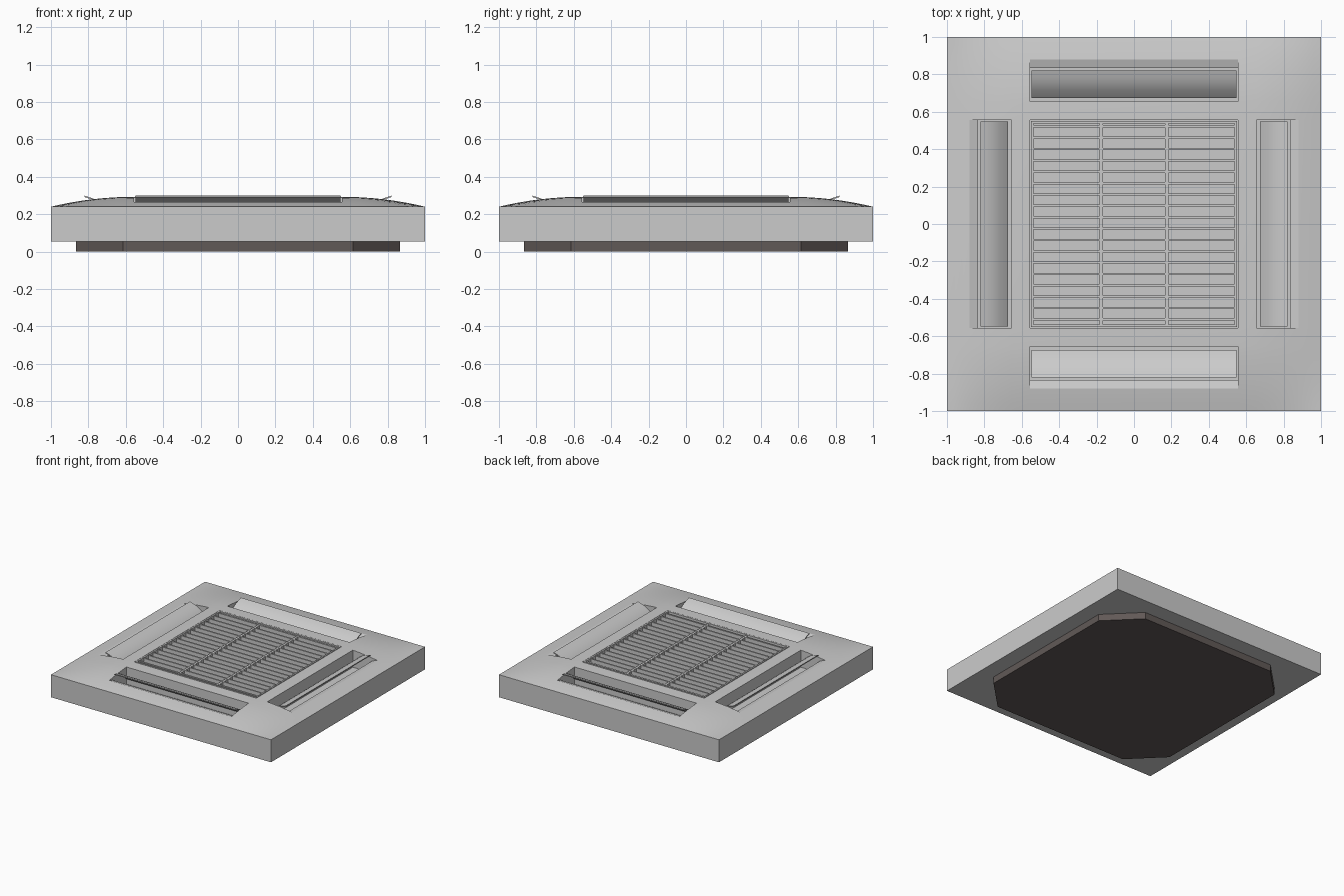
import bpy, bmesh, math

if "Cube" in bpy.data.objects:
    bpy.data.objects.remove(bpy.data.objects["Cube"])

IN, S0, S1, DIP = 0.555, 0.655, 0.833, 0.88   # grille edge, slot edges, end of dip
BOTTOM, EDGE, TOP = 0.055, 0.24, 0.293


def finish(name, bm, mat=None, smooth=False):
    bmesh.ops.remove_doubles(bm, verts=bm.verts, dist=1e-5)
    bmesh.ops.dissolve_degenerate(bm, dist=1e-5, edges=bm.edges)
    bmesh.ops.recalc_face_normals(bm, faces=bm.faces)
    me = bpy.data.meshes.new(name)
    bm.to_mesh(me)
    bm.free()
    ob = bpy.data.objects.new(name, me)
    bpy.context.collection.objects.link(ob)
    if mat:
        me.materials.append(mat)
    if smooth:
        bpy.ops.object.select_all(action='DESELECT')
        ob.select_set(True)
        bpy.context.view_layer.objects.active = ob
        bpy.ops.object.shade_smooth_by_angle(angle=math.radians(25))
    return ob


def prism(bm, pts, offset):
    """Extrude a closed 3D outline by an offset vector."""
    f = bm.faces.new([bm.verts.new(p) for p in pts])
    g = bmesh.ops.extrude_face_region(bm, geom=[f], use_keep_orig=True)
    vs = [v for v in g['geom'] if isinstance(v, bmesh.types.BMVert)]
    bmesh.ops.translate(bm, verts=vs, vec=offset)


def box(bm, x0, x1, y0, y1, z0, z1):
    prism(bm, [(x0, y0, z0), (x1, y0, z0), (x1, y1, z0), (x0, y1, z0)], (0, 0, z1 - z0))


# Dark octagonal housing underneath
dark = bpy.data.materials.new("dark_housing")
dark.diffuse_color = (0.12, 0.10, 0.095, 1)
dark.use_nodes = True
dark.node_tree.nodes["Principled BSDF"].inputs["Base Color"].default_value = dark.diffuse_color
bm = bmesh.new()
a, b = 0.865, 0.615
prism(bm, [(a, -b, 0), (a, b, 0), (b, a, 0), (-b, a, 0),
           (-a, b, 0), (-a, -b, 0), (-b, -a, 0), (b, -a, 0)], (0, 0, BOTTOM))
finish("housing", bm, dark)


# Panel: stepped height field with domed margin, four slots and grille well
def bulge(t):
    u = max(0, (abs(t) - IN) / (1 - IN))
    return 1 - u * u


def height(cx, cy, x, y):
    lo, hi = sorted((abs(cx), abs(cy)))
    r = abs(x) if abs(cx) > abs(cy) else abs(y)
    if hi < IN:
        return 0.25
    if lo < IN:
        if S0 < hi < S1:
            return 0.15
        if S1 < hi < DIP and r < DIP - 1e-4:
            return 0.25
    return EDGE + (TOP - EDGE) * bulge(x) * bulge(y)


half = [IN, S0, 0.715, 0.775, S1, DIP, 0.92, 0.96, 1.0]
grid = [-v for v in reversed(half)] + half
n = len(grid) - 1
bm = bmesh.new()


def poly(pts):
    bm.faces.new([bm.verts.new(p) for p in pts])


def cell_z(i, j, x, y):
    if not (0 <= i < n and 0 <= j < n):
        return BOTTOM
    return height((grid[i] + grid[i + 1]) / 2, (grid[j] + grid[j + 1]) / 2, x, y)


def wall(c0, c1, p, q):
    h = [cell_z(*c, *pt) for c, pt in ((c0, p), (c0, q), (c1, q), (c1, p))]
    if abs(h[0] - h[3]) + abs(h[1] - h[2]) > 1e-5:
        poly([(*p, h[0]), (*q, h[1]), (*q, h[2]), (*p, h[3])])


for i in range(n + 1):
    for j in range(n + 1):
        x0, y0 = grid[i], grid[j]
        if j < n:
            wall((i - 1, j), (i, j), (x0, y0), (x0, grid[j + 1]))
        if i < n:
            wall((i, j - 1), (i, j), (x0, y0), (grid[i + 1], y0))
        if i < n and j < n:
            x1, y1 = grid[i + 1], grid[j + 1]
            c = [(x0, y0), (x1, y0), (x1, y1), (x0, y1)]
            poly([(*p, cell_z(i, j, *p)) for p in c])
            poly([(*p, BOTTOM) for p in c])
finish("panel", bm, smooth=True)

# Intake grille: frame, dividers and thin upright slats
bm = bmesh.new()
for s in (-1, 1):
    for horizontal in (True, False):
        u, v = sorted((s * 0.538, s * 0.55))
        if horizontal:
            box(bm, -0.55, 0.55, u, v, 0.25, 0.295)
        else:
            box(bm, u, v, -0.538, 0.538, 0.25, 0.295)
    box(bm, s * 0.175 - 0.009, s * 0.175 + 0.009, -0.538, 0.538, 0.25, 0.288)
finish("grille_frame", bm)

bm = bmesh.new()
for k in range(18):
    y = 0.522 - k * 0.0607
    box(bm, -0.538, 0.538, y - 0.006, y + 0.006, 0.25, 0.29)
finish("grille_slats", bm)

# Curved air flaps, one per slot, tipped up at the outer edge
profile = [(0.82, 0.299), (0.785, 0.288), (0.75, 0.273), (0.715, 0.25), (0.675, 0.212)]
outline = profile + [(r, z - 0.008) for r, z in reversed(profile)]
for k, side in enumerate(("back", "left", "front", "right")):
    bm = bmesh.new()
    prism(bm, [(-0.548, r, z) for r, z in outline], (1.096, 0, 0))
    ob = finish("air_flap_" + side, bm, smooth=True)
    ob.rotation_euler.z = k * math.pi / 2
